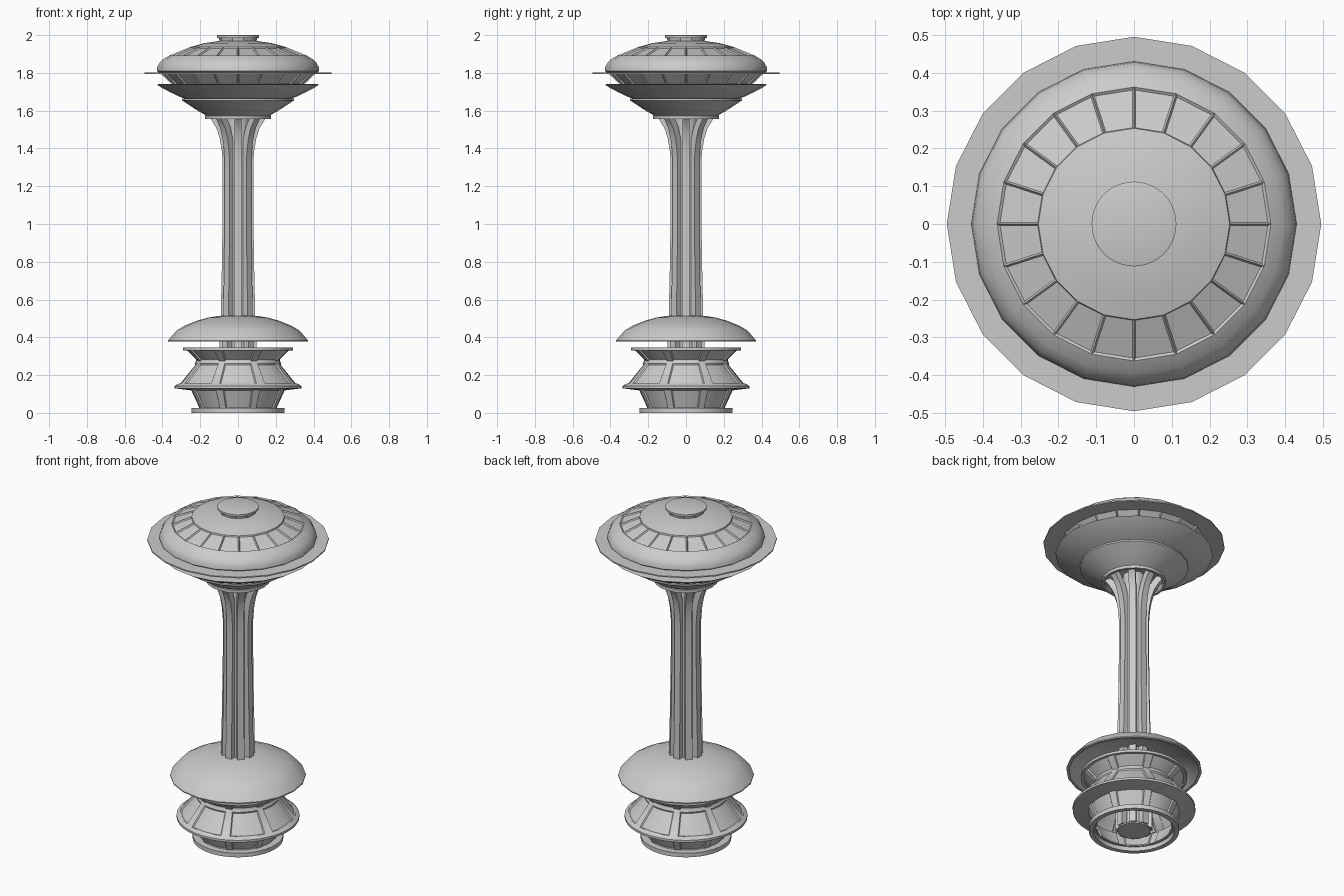
import bpy, bmesh, math

if "Cube" in bpy.data.objects:
    bpy.data.objects.remove(bpy.data.objects["Cube"])


def finish(name, bm, angle=30):
    me = bpy.data.meshes.new(name)
    bm.to_mesh(me)
    bm.free()
    ob = bpy.data.objects.new(name, me)
    bpy.context.collection.objects.link(ob)
    bpy.ops.object.select_all(action='DESELECT')
    ob.select_set(True)
    bpy.context.view_layer.objects.active = ob
    bpy.ops.object.shade_smooth_by_angle(angle=math.radians(angle))
    return ob


def lathe(name, profile, seg=20, pockets=(), group=1, gap=0, start=0,
          thick=0.005, depth=-0.007):
    """Spin an (r, z) profile running upward on the outside; sink windows in the given bands."""
    bm = bmesh.new()
    rings = []
    for r, z in profile:
        if r == 0:
            rings.append([bm.verts.new((0, 0, z))] * seg)
        else:
            rings.append([bm.verts.new((r * math.cos(2 * math.pi * j / seg),
                                        r * math.sin(2 * math.pi * j / seg), z))
                          for j in range(seg)])
    bands = []
    for a, b in zip(rings, rings[1:]):
        band = []
        for j in range(seg):
            k = (j + 1) % seg
            quad = list(dict.fromkeys((a[j], a[k], b[k], b[j])))
            band.append(bm.faces.new(quad))
        bands.append(band)
    bm.normal_update()
    for i in pockets:
        for s in range(0, seg, group + gap):
            faces = [bands[i][(s + start + n) % seg] for n in range(group)]
            bmesh.ops.inset_region(bm, faces=faces, thickness=thick, depth=depth,
                                   use_boundary=True, use_even_offset=True)
    return finish(name, bm)


# Base: foot ring, windowed walls with flange, flared upper tier and roof
lathe("foot_ring", [(0.205, 0.025), (0.22, 0.025), (0.22, 0), (0.247, 0),
                    (0.247, 0.025), (0.205, 0.025)], 40)
windows = dict(seg=40, group=4, gap=1, start=-2)
lathe("base_lower_wall", [(0.21, 0.022), (0.255, 0.12), (0.335, 0.13), (0.335, 0.143)],
      pockets=[0], **windows)
lathe("base_middle_wall", [(0.335, 0.143), (0.315, 0.155), (0.228, 0.262), (0.222, 0.275)],
      pockets=[1], **windows)
lathe("base_upper_wall", [(0.222, 0.275), (0.28, 0.33), (0.29, 0.33), (0.29, 0.345),
                          (0.27, 0.345), (0.05, 0.34)], pockets=[0], **windows)

# Lower saucer, a hollow shell around the shaft
lathe("lower_saucer", [(0.06, 0.495), (0.16, 0.485), (0.27, 0.445), (0.31, 0.42),
                       (0.355, 0.378), (0.37, 0.378), (0.37, 0.384), (0.325, 0.437),
                       (0.28, 0.463), (0.22, 0.487), (0.16, 0.504), (0.10, 0.514),
                       (0.06, 0.515)], 20)

# Shaft: core plus eight ribs that flare at the top
lathe("shaft_core", [(0, 0.003), (0.062, 0.003), (0.062, 1.62), (0, 1.62)], 16)
lathe("shaft_foot", [(0, 0.0), (0.09, 0.0), (0.09, 0.008), (0, 0.008)], 16)
path = [(0.10, 0.005), (0.099, 0.35), (0.091, 0.52), (0.085, 0.8), (0.081, 1.1), (0.081, 1.32),
        (0.086, 1.39), (0.096, 1.45), (0.113, 1.505), (0.14, 1.55), (0.162, 1.575)]
bm = bmesh.new()
for n in range(8):
    a = n * math.pi / 4
    c, s = math.cos(a), math.sin(a)
    prev = None
    for r, z in path:
        loop = [bm.verts.new((x * c - y * s, x * s + y * c, z + dz))
                for x, y, dz in ((r, -0.019, 0), (r, 0.019, 0),
                                 (r - 0.035, 0.019, 0.012), (r - 0.035, -0.019, 0.012))]
        if prev is None:
            bm.faces.new(loop[::-1])
        else:
            for k in range(4):
                m = (k + 1) % 4
                bm.faces.new((prev[k], prev[m], loop[m], loop[k]))
        prev = loop
    bm.faces.new(prev)
finish("shaft_ribs", bm)

# Collar, under-cone and bowl of the upper saucer
lathe("collar", [(0.06, 1.60), (0.155, 1.585), (0.16, 1.556), (0.175, 1.556), (0.175, 1.573),
                 (0.17, 1.575), (0.21, 1.598), (0.26, 1.63), (0.297, 1.655),
                 (0.297, 1.664), (0.27, 1.664)], 20)
lathe("bowl", [(0.27, 1.66), (0.305, 1.672), (0.36, 1.698), (0.405, 1.722), (0.43, 1.738),
               (0.42, 1.74), (0.34, 1.735)], 20)

# Window band and thin walkway disk
lathe("observation_windows", [(0.345, 1.735), (0.41, 1.796)], 20, pockets=[0])
lathe("walkway_rim", [(0.40, 1.794), (0.495, 1.794), (0.495, 1.801), (0.40, 1.801)], 20)

# Dome with twenty sunken roof panels
lathe("dome", [(0.415, 1.80), (0.43, 1.81), (0.427, 1.832), (0.415, 1.853), (0.395, 1.873),
               (0.362, 1.893), (0.253, 1.937), (0.18, 1.957), (0.10, 1.969), (0, 1.972)],
      20, pockets=[5])

# Roof cap
lathe("roof_cap", [(0.10, 1.965), (0.104, 1.986), (0.112, 1.986), (0.112, 1.998), (0.106, 2.0), (0, 2.0)],
      40, pockets=[0], group=4, gap=1, start=-2, thick=0.003, depth=-0.003)
